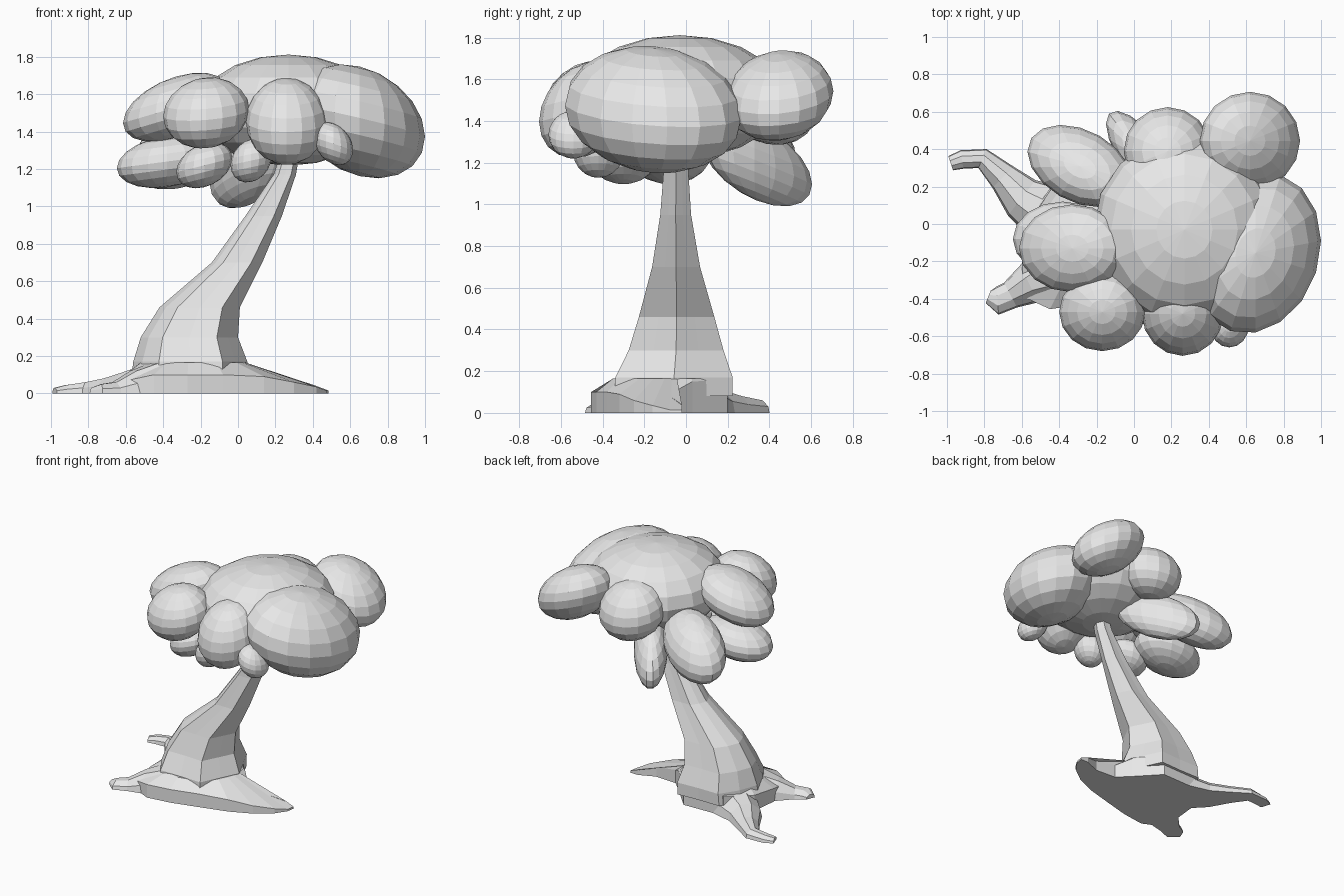
import bpy
import bmesh
from math import sin, cos, pi, sqrt, hypot
from mathutils import Matrix, Vector

default_cube = bpy.data.objects.get("Cube")
if default_cube:
    bpy.data.objects.remove(default_cube, do_unlink=True)

# One pale grey material for the whole tree
grey = bpy.data.materials.new("pale_grey")
grey.use_nodes = True
colour = (0.8, 0.8, 0.8, 1.0)
grey.diffuse_color = colour
grey.node_tree.nodes["Principled BSDF"].inputs["Base Color"].default_value = colour


def add_object(name, bm):
    """Turn a bmesh into a flat-shaded object."""
    bmesh.ops.recalc_face_normals(bm, faces=bm.faces)
    mesh = bpy.data.meshes.new(name)
    bm.to_mesh(mesh)
    bm.free()
    mesh.materials.append(grey)
    obj = bpy.data.objects.new(name, mesh)
    bpy.context.collection.objects.link(obj)
    return obj


def loft(name, rings):
    """Skin a list of equal-length closed rings and cap both ends."""
    bm = bmesh.new()
    loops = [[bm.verts.new(point) for point in ring] for ring in rings]
    for low, high in zip(loops, loops[1:]):
        count = len(low)
        for i in range(count):
            j = (i + 1) % count
            bm.faces.new((low[i], low[j], high[j], high[i]))
    bm.faces.new(loops[0])
    bm.faces.new(loops[-1])
    return add_object(name, bm)


def foliage(name, centre, half, xy=0.0, xz=0.0, yz=0.0):
    """Low-poly ellipsoid with given half extents; xy, xz and yz set its tilt."""
    s = sqrt(1 - xy * xy)
    t = (yz - xy * xz) / s
    rows = ((1, 0, 0), (xy, s, 0), (xz, t, sqrt(1 - xz * xz - t * t)))
    shape = Matrix([[h * value for value in row] for h, row in zip(half, rows)])
    bm = bmesh.new()
    bmesh.ops.create_uvsphere(bm, u_segments=16, v_segments=10, radius=1)
    bmesh.ops.transform(bm, matrix=shape.to_4x4(), verts=bm.verts)
    bmesh.ops.translate(bm, vec=Vector(centre), verts=bm.verts)
    return add_object(name, bm)


def root(name, path):
    """Tapered root along the ground; each step is x, y, half width, height."""
    rings = []
    for i, (x, y, width, height) in enumerate(path):
        before, after = path[max(i - 1, 0)], path[min(i + 1, len(path) - 1)]
        along = Vector((after[0] - before[0], after[1] - before[1])).normalized()
        side = Vector((-along.y, along.x)) * width
        section = ((-1, 0), (-0.9, 0.5), (-0.35, 1), (0.35, 1), (0.9, 0.5), (1, 0))
        rings.append([(x + side.x * u, y + side.y * u, height * v) for u, v in section])
    return loft(name, rings)


# Leaning trunk: height, then x and y limits of each section
trunk_sections = [
    (0.08, -0.57, 0.05, -0.35, 0.23),
    (0.17, -0.56, 0.05, -0.345, 0.23),
    (0.3, -0.52, 0.0, -0.28, 0.185),
    (0.46, -0.42, 0.01, -0.23, 0.14),
    (0.7, -0.14, 0.13, -0.165, 0.07),
    (0.95, 0.04, 0.235, -0.125, 0.026),
    (1.17, 0.19, 0.31, -0.108, 0.012),
    (1.35, 0.25, 0.34, -0.1, 0.0),
]
# Ridges and grooves, from the leaning side round to the other, mirrored
RIDGES = (1.0, 0.92, 1.13, 0.95, 1.1, 0.97, 1.0)
SIDES = 12


def trunk_ring(z, x_min, x_max, y_min, y_max):
    ring = []
    for i in range(SIDES):
        angle = 2 * pi * i / SIDES
        reach = RIDGES[min(i, SIDES - i)]
        ring.append((
            (x_min + x_max) / 2 + (x_max - x_min) / 2 * reach * cos(angle),
            (y_min + y_max) / 2 + (y_max - y_min) / 2 * reach * sin(angle),
            z,
        ))
    return ring


loft("trunk", [trunk_ring(*section) for section in trunk_sections])

# Spreading foot: outline x, y and the height of its side wall
foot_outline = [
    (0.485, -0.02, 0.015), (0.42, -0.02, 0.04), (0.3, -0.07, 0.075),
    (0.13, -0.06, 0.1), (0.04, 0.03, 0.15), (-0.12, 0.2, 0.16),
    (-0.45, 0.19, 0.15), (-0.58, 0.0, 0.12), (-0.6, -0.2, 0.1),
    (-0.59, -0.39, 0.07), (-0.45, -0.455, 0.1), (-0.27, -0.43, 0.1),
    (-0.08, -0.38, 0.1), (0.14, -0.32, 0.09), (0.3, -0.25, 0.06),
    (0.42, -0.16, 0.035), (0.475, -0.08, 0.015),
]


def collar(x, y):
    """Pull an outline point in to where the foot meets the trunk."""
    dx, dy = x + 0.25, y + 0.06
    pull = min(1.0, 0.29 / hypot(dx, dy))
    return (dx * pull - 0.25, dy * pull - 0.06, 0.165)


loft("trunk_foot", [
    [(x, y, 0) for x, y, h in foot_outline],
    [(x, y, h) for x, y, h in foot_outline],
    [collar(x, y) for x, y, h in foot_outline],
])

# Side roots
root("back_root", [
    (-0.42, 0.03, 0.18, 0.17), (-0.6, 0.14, 0.12, 0.11),
    (-0.7, 0.25, 0.08, 0.08), (-0.81, 0.35, 0.055, 0.06),
    (-0.92, 0.345, 0.05, 0.045), (-0.98, 0.325, 0.04, 0.03),
])
root("front_root", [
    (-0.4, -0.25, 0.19, 0.18), (-0.56, -0.32, 0.11, 0.12),
    (-0.66, -0.38, 0.075, 0.06), (-0.73, -0.41, 0.075, 0.05),
    (-0.78, -0.39, 0.035, 0.03),
])

# Upper canopy
foliage("crown_top", (0.27, -0.03, 1.515), (0.485, 0.5, 0.297))
foliage("crown_left", (0.65, -0.155, 1.455), (0.35, 0.43, 0.305), xy=0.15, xz=-0.27, yz=-0.1)
foliage("crown_back_left", (0.62, 0.445, 1.522), (0.268, 0.262, 0.218), xz=-0.4, yz=0.1)
foliage("crown_back", (0.18, 0.39, 1.49), (0.235, 0.235, 0.205), yz=-0.2)
foliage("crown_right", (-0.33, -0.13, 1.53), (0.285, 0.235, 0.185), xz=0.45)
foliage("crown_front_right", (-0.17, -0.47, 1.5), (0.23, 0.21, 0.19), xz=0.1, yz=0.2)
foliage("crown_front", (0.26, -0.48, 1.455), (0.218, 0.225, 0.232), yz=0.25)

# Lower canopy
foliage("lower_back_right", (-0.29, 0.31, 1.3), (0.28, 0.22, 0.21), xy=-0.35, xz=0.35, yz=-0.4)
foliage("lower_back", (0.06, 0.34, 1.2), (0.21, 0.265, 0.21), xy=-0.74, xz=0.4, yz=-0.5)
foliage("lower_right", (-0.38, -0.08, 1.24), (0.268, 0.2, 0.142), xz=0.25)
foliage("lower_front_right", (-0.18, -0.3, 1.22), (0.15, 0.16, 0.123), xz=0.3)
foliage("lower_front", (0.07, -0.42, 1.245), (0.11, 0.12, 0.117), xz=0.2)
foliage("lower_front_left", (0.51, -0.54, 1.335), (0.105, 0.12, 0.115), xz=-0.3)
